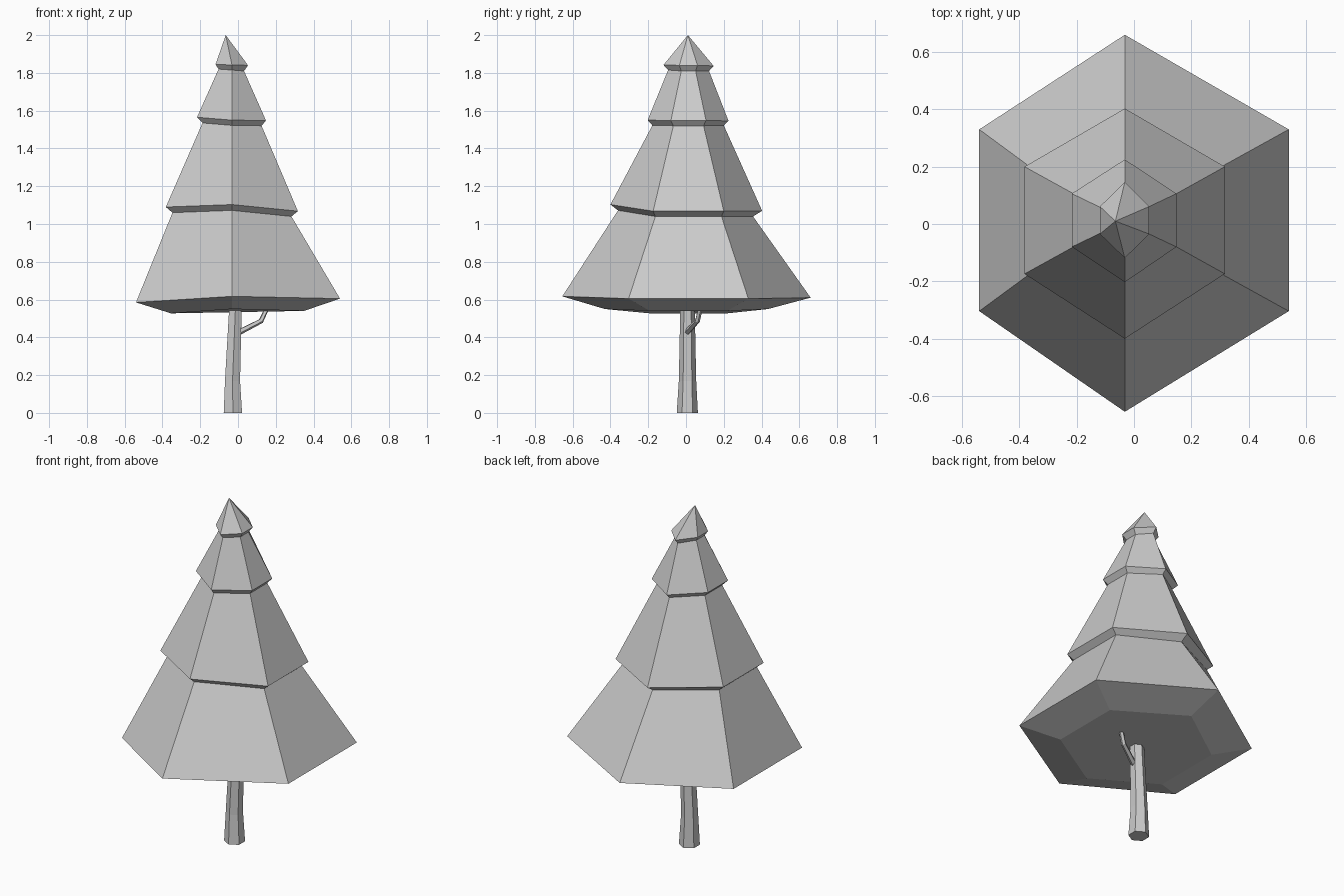
import bpy, bmesh, math
from mathutils import Vector

if "Cube" in bpy.data.objects:
    bpy.data.objects.remove(bpy.data.objects["Cube"])


def loft(name, rings, apex=None):
    """Skin closed rings of equal count; cap the bottom, cap or point the top."""
    bm = bmesh.new()
    loops = [[bm.verts.new(p) for p in ring] for ring in rings]
    for a, b in zip(loops, loops[1:]):
        for i in range(len(a)):
            j = (i + 1) % len(a)
            bm.faces.new((a[i], a[j], b[j], b[i]))
    bm.faces.new(loops[0][::-1])
    top = loops[-1]
    if apex:
        tip = bm.verts.new(apex)
        for i in range(len(top)):
            bm.faces.new((top[i], top[(i + 1) % len(top)], tip))
    else:
        bm.faces.new(top)
    bmesh.ops.recalc_face_normals(bm, faces=bm.faces)
    mesh = bpy.data.meshes.new(name)
    bm.to_mesh(mesh)
    bm.free()
    obj = bpy.data.objects.new(name, mesh)
    bpy.context.collection.objects.link(obj)
    return obj


def tier_ring(xl, xr, yf, yb, w, zl, zf, zr, zb):
    """Tilted hexagon with corners to the front and back."""
    c, xm = 0.013, -0.032
    return [(xm, yf, zf), (xr, c - w, zr), (xr, c + w, zr),
            (xm, yb, zb), (xl, c + w, zl), (xl, c - w, zl)]


def circle(centre, radius, sides, axis=Vector((0, 0, 1)), turn=math.pi / 2):
    rot = Vector((0, 0, 1)).rotation_difference(axis)
    return [Vector(centre) + rot @ Vector((radius * math.cos(turn + math.tau * i / sides),
                                           radius * math.sin(turn + math.tau * i / sides), 0))
            for i in range(sides)]


# Foliage: alternating narrow necks and wide rims, ending in a point
tiers = [
    (-0.355, 0.350, -0.43, 0.435, 0.205, 0.527, 0.55, 0.54, 0.55),
    (-0.540, 0.540, -0.655, 0.66, 0.317, 0.585, 0.617, 0.605, 0.61),
    (-0.347, 0.283, -0.36, 0.355, 0.175, 1.06, 1.072, 1.04, 1.04),
    (-0.382, 0.317, -0.40, 0.403, 0.187, 1.09, 1.103, 1.068, 1.07),
    (-0.188, 0.125, -0.178, 0.20, 0.080, 1.535, 1.522, 1.52, 1.522),
    (-0.217, 0.148, -0.203, 0.225, 0.093, 1.565, 1.55, 1.548, 1.546),
    (-0.103, 0.032, -0.095, 0.122, 0.038, 1.82, 1.815, 1.81, 1.81),
    (-0.119, 0.053, -0.119, 0.146, 0.048, 1.845, 1.842, 1.84, 1.837),
]
loft("foliage", [tier_ring(*t) for t in tiers], apex=(-0.065, 0.01, 2.0))

# Trunk: slightly bent hexagonal post
loft("trunk", [circle((-0.027, 0.007, 0), 0.056, 6),
               circle((-0.029, 0.008, 0.17), 0.046, 6),
               circle((-0.013, 0.008, 0.57), 0.038, 6)])

# Branch: thin bent twig running up into the foliage
loft("branch", [circle((-0.01, 0.0, 0.42), 0.017, 5, Vector((0.9, 0.3, 0.4))),
                circle((0.122, 0.06, 0.487), 0.014, 5, Vector((0.7, 0.3, 0.7))),
                circle((0.163, 0.08, 0.575), 0.012, 5, Vector((0.4, 0.2, 0.9)))])
